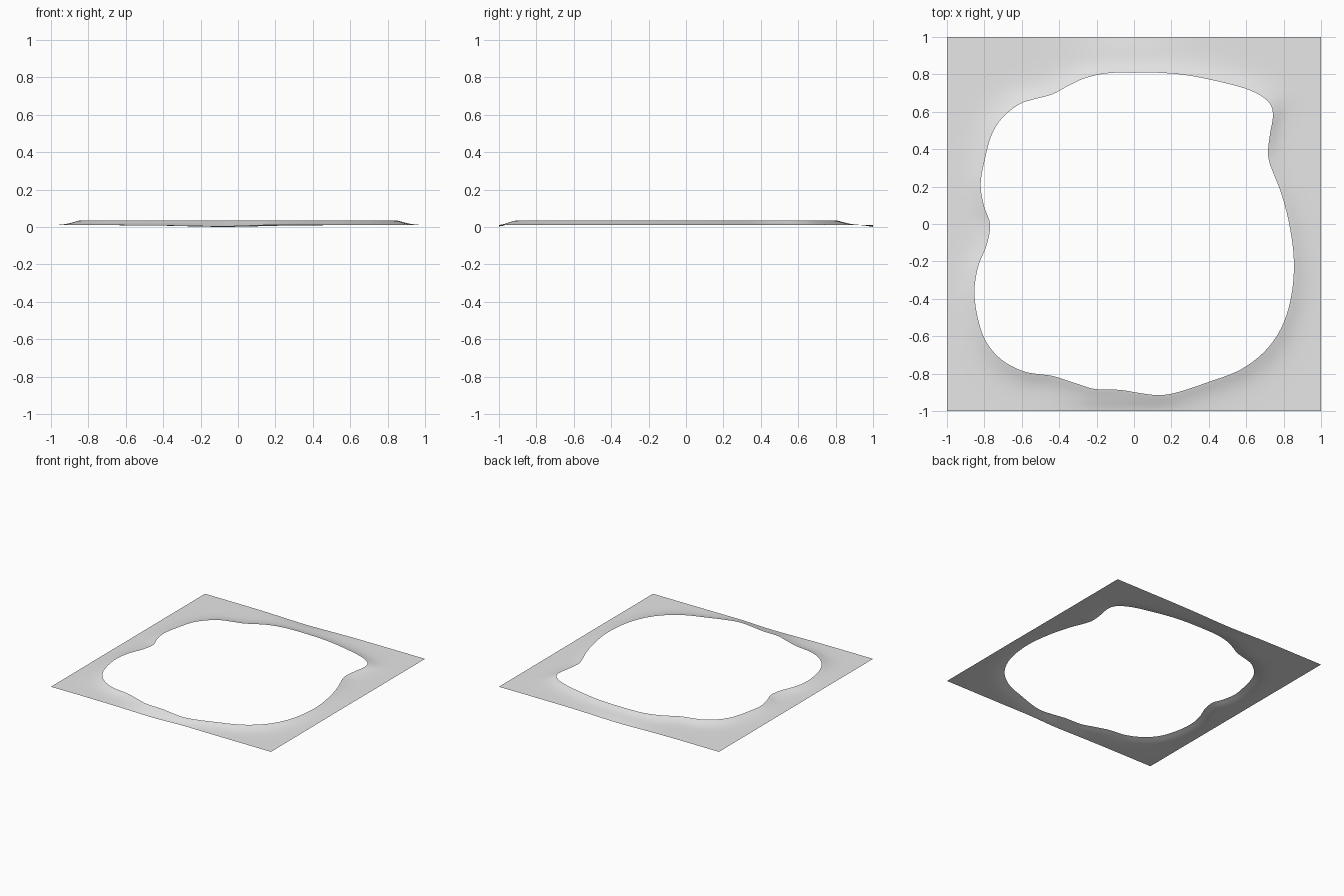
import bpy, bmesh, math
from mathutils import Vector

if "Cube" in bpy.data.objects:
    bpy.data.objects.remove(bpy.data.objects["Cube"])

# Shoreline of the hole, counter-clockwise seen from above
SHORE = [(.855, -.2), (.83, 0), (.785, .17), (.727, .32), (.717, .39), (.727, .48), (.743, .587),
         (.715, .657), (.62, .715), (.46, .76), (.27, .797), (.085, .81), (-.13, .807),
         (-.26, .78), (-.353, .738), (-.433, .695), (-.53, .668), (-.61, .642), (-.7, .572),
         (-.76, .48), (-.797, .348), (-.82, .214), (-.802, .096), (-.77, 0), (-.786, -.107),
         (-.834, -.23), (-.853, -.364), (-.834, -.508), (-.79, -.63), (-.706, -.727),
         (-.583, -.79), (-.438, -.812), (-.316, -.85), (-.21, -.882), (-.075, -.887),
         (.032, -.904), (.14, -.915), (.246, -.896), (.406, -.842), (.567, -.78),
         (.7, -.68), (.79, -.55), (.84, -.39)]
STEPS = [0, .06, .13, .21, .3, .4, .52, .66, .82, 1]


def closed_spline(points, n):
    """Smooth closed curve through the points."""
    p = [Vector(q) for q in points]
    out = []
    for i in range(len(p)):
        a, b, c, d = (p[(i + k) % len(p)] for k in (-1, 0, 1, 2))
        for j in range(n):
            t = j / n
            out.append(0.5 * (2 * b + (c - a) * t + (2 * a - 5 * b + 4 * c - d) * t ** 2
                              + (3 * b - a - 3 * c + d) * t ** 3))
    return out


# Inner rim, and matching points on the square border with exact corners
inner = closed_spline(SHORE, 5)
outer = [v / max(abs(v.x), abs(v.y)) for v in inner]
for sx in (-1, 1):
    for sy in (-1, 1):
        corner = Vector((sx, sy))
        k = min(range(len(outer)), key=lambda i: (outer[i] - corner).length)
        outer[k] = corner


def height(q, dist):
    """Raised bank falling to a low plain, dipping at the middle of front and back."""
    bank = .024 * math.exp(-(dist / .06) ** 1.3)
    dip = .009 * math.exp(-((q.x + .08) / .28) ** 2) * math.exp(-((1 - abs(q.y)) / .04) ** 2)
    return max(0, .0095 + bank - dip)


# Bank sheet: rings from rim to border
bm = bmesh.new()
rings = []
for t in STEPS:
    ring = []
    for a, b in zip(inner, outer):
        q = a.lerp(b, t)
        ring.append(bm.verts.new((q.x, q.y, height(q, (q - a).length))))
    rings.append(ring)
n = len(inner)
for r0, r1 in zip(rings, rings[1:]):
    for i in range(n):
        j = (i + 1) % n
        bm.faces.new((r0[i], r1[i], r1[j], r0[j])).smooth = True

mesh = bpy.data.meshes.new("ground_bank")
bm.to_mesh(mesh)
bm.free()
grey = bpy.data.materials.new("light grey")
grey.diffuse_color = (.8, .8, .8, 1)
grey.use_nodes = True
grey.node_tree.nodes["Principled BSDF"].inputs["Base Color"].default_value = grey.diffuse_color
mesh.materials.append(grey)
bpy.context.collection.objects.link(bpy.data.objects.new("ground_bank", mesh))
